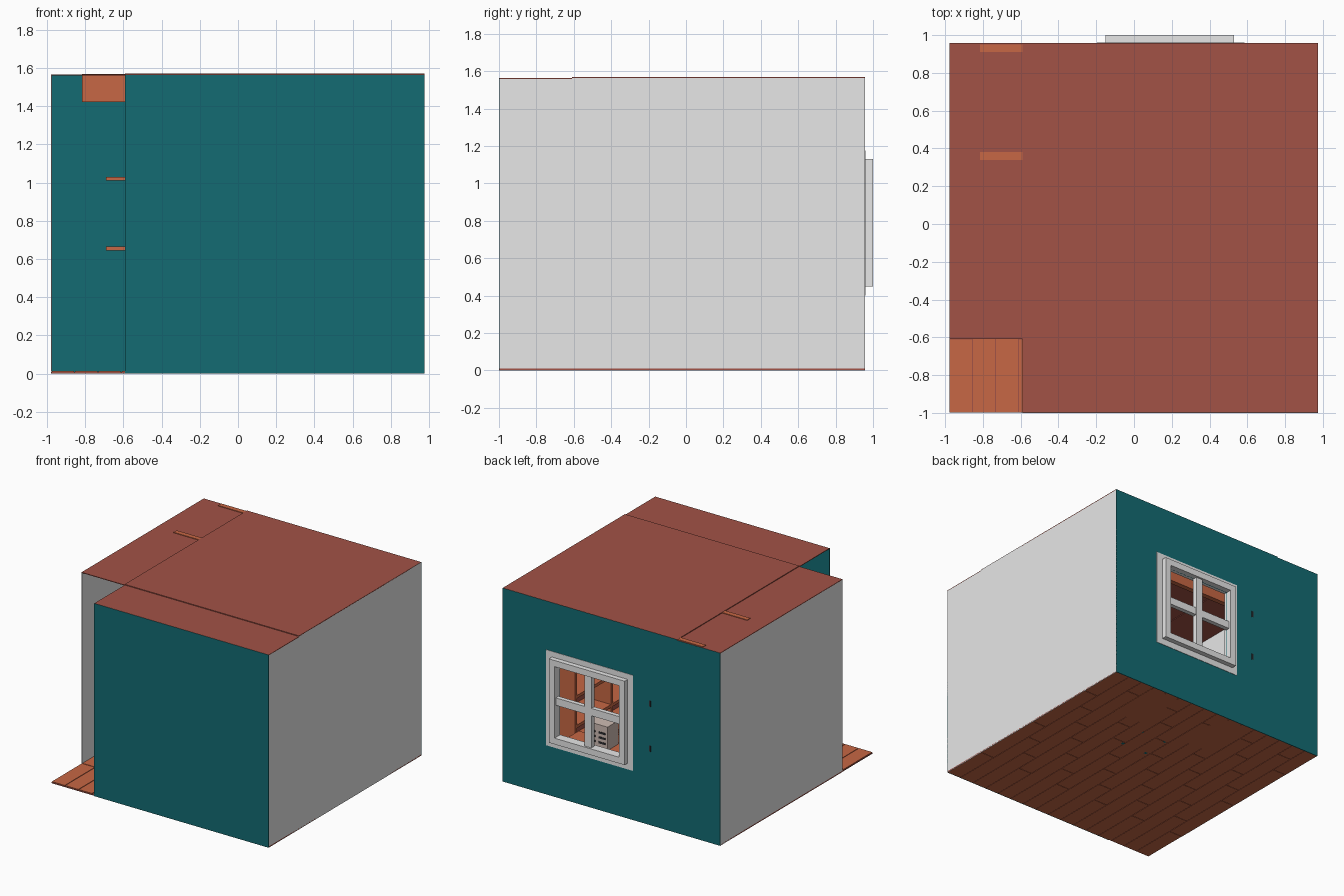
import bpy, bmesh

if "Cube" in bpy.data.objects:
    bpy.data.objects.remove(bpy.data.objects["Cube"])

def mat(name, r, g, b):
    m = bpy.data.materials.new(name)
    m.diffuse_color = (r, g, b, 1)
    m.use_nodes = True
    m.node_tree.nodes["Principled BSDF"].inputs["Base Color"].default_value = m.diffuse_color
    return m

TEAL = mat("teal paint", 0.0066, 0.148, 0.17)
WHITE = mat("white paint", 0.8, 0.8, 0.8)
RED = mat("red brown", 0.364, 0.085, 0.062)
WOOD = mat("orange wood", 0.57, 0.136, 0.058)
PALE = mat("pale beige", 0.62, 0.5, 0.45)
DARK = mat("dark grey", 0.03, 0.03, 0.035)

def boxes(name, material, *ranges):
    """One object made of boxes given as (x0, x1, y0, y1, z0, z1)."""
    bm = bmesh.new()
    for x0, x1, y0, y1, z0, z1 in ranges:
        vs = bmesh.ops.create_cube(bm, size=1)["verts"]
        for v in vs:
            v.co.x = x0 if v.co.x < 0 else x1
            v.co.y = y0 if v.co.y < 0 else y1
            v.co.z = z0 if v.co.z < 0 else z1
    me = bpy.data.meshes.new(name)
    bm.to_mesh(me)
    bm.free()
    me.materials.append(material)
    ob = bpy.data.objects.new(name, me)
    bpy.context.collection.objects.link(ob)
    return ob

def frame(x0, x1, z0, z1, w, y0, y1):
    """Four bars of width w just inside a rectangle in the xz plane."""
    return [(x0, x0 + w, y0, y1, z0, z1), (x1 - w, x1, y0, y1, z0, z1),
            (x0 + w, x1 - w, y0, y1, z0, z0 + w), (x0 + w, x1 - w, y0, y1, z1 - w, z1)]

# Main dimensions: the front left corner is open above the floor
L, R, F, B = -0.977, 0.975, -0.998, 0.957
CX, CY = -0.59, -0.61
HI, LO, T = 1.57, 1.564, 0.005

# Floor: dark base with wooden planks in staggered rows
boxes("floor_base", RED, (L, R, F, B, 0.002, 0.010))
planks, n = [], 16
pw = (R - L) / n
for i in range(n):
    cuts = [F] + [F + 0.39 + (i % 3) * 0.2 + 0.6 * k for k in range(3)] + [B]
    for a, b in zip(cuts, cuts[1:]):
        if b - a > 0.05:
            planks.append((L + i * pw + 0.003, L + (i + 1) * pw - 0.003,
                           a + 0.003, min(b, B) - 0.003, 0, 0.014))
boxes("floor_planks", WOOD, *planks)

# Ceiling: main panel and two slightly lower strips
boxes("ceiling_main", RED, (CX, R, CY, B, HI - 0.006, HI))
boxes("ceiling_strips", RED, (L, CX, CY, B, LO - T, LO), (CX, R, F, CY, LO - T, LO))

# Side walls
boxes("right_wall", WHITE, (R - T, R, CY, B, 0, HI - 0.001), (R - T, R, F, CY, 0, LO - 0.001))
boxes("left_wall", WHITE, (L, L + T, CY, B - T, 0, LO - 0.001))

# Front wall, and back wall left open for the window
boxes("front_wall", TEAL, (CX, R, F - 0.002, F + 0.003, 0, LO - 0.001))
wx0, wx1, wz0, wz1 = -0.10, 0.48, 0.50, 1.08
y0, y1 = B - T, B + 0.001
boxes("back_wall", TEAL, (L, CX, y0, y1, 0, LO - 0.001), (CX, wx0, y0, y1, 0, HI - 0.001),
      (wx1, R, y0, y1, 0, HI - 0.001), (wx0, wx1, y0, y1, 0, wz0),
      (wx0, wx1, y0, y1, wz1, HI - 0.001))

# Window: flat surround, raised frame and cross bars
boxes("window_surround", WHITE, *frame(-0.195, 0.585, 0.40, 1.175, 0.095, B - 0.008, B + 0.004))
boxes("window_frame", WHITE, *frame(-0.15, 0.53, 0.45, 1.13, 0.05, B - 0.03, 1.0))
boxes("window_bars", WHITE, (0.16, 0.22, B - 0.01, 0.985, wz0, wz1),
      (wx0, wx1, B - 0.01, 0.983, 0.76, 0.82))

# Ceiling beams whose tops just break through the lower strip
boxes("ceiling_beams", WOOD, *[(-0.815, 0.815, y - 0.02, y + 0.02, 1.42, HI - 0.001)
                               for y in (0.36, 0.93)])

# Wall shelves beside the window, with brackets
for z in (0.655, 1.02):
    boxes("wall_shelf", WOOD, (-0.69, -0.24, 0.76, 0.95, z - 0.01, z + 0.01))
    boxes("shelf_bracket", DARK, (-0.355, -0.34, 0.80, 0.959, z - 0.06, z - 0.01),
          (-0.58, -0.565, 0.80, 0.95, z - 0.03, z - 0.01))

# Desk under the window: two pedestals and a top
boxes("desk_pedestals", WOOD, (0.34, 0.61, 0.49, 0.935, 0.0, 0.28),
      (-0.33, -0.07, 0.49, 0.935, 0.0, 0.28))
boxes("desk_top", WOOD, (-0.36, 0.64, 0.46, 0.95, 0.28, 0.31))
boxes("drawer_fronts", RED, *[(x, x + 0.22, 0.484, 0.491, z, z + 0.07)
                              for x in (0.365, -0.31) for z in (0.03, 0.11, 0.19)])

# Machine on the desk with dark slots
boxes("desk_machine", PALE, (0.27, 0.46, 0.48, 0.62, 0.31, 0.50))
boxes("machine_slots", DARK, *[(x, x + 0.06, 0.619, 0.624, z, z + 0.015)
                               for x in (0.29, 0.38) for z in (0.35, 0.39, 0.43)])

# Chair
cx, cy = 0.14, 0.28
boxes("chair_legs", TEAL, *[(cx + sx * 0.11 - 0.012, cx + sx * 0.11 + 0.012,
                             cy + sy * 0.11 - 0.012, cy + sy * 0.11 + 0.012, -0.0, 0.2)
                            for sx in (-1, 1) for sy in (-1, 1)])
boxes("chair_seat", TEAL, (cx - 0.13, cx + 0.13, cy - 0.13, cy + 0.13, 0.2, 0.23))
boxes("chair_back", TEAL, (cx - 0.13, cx + 0.13, cy - 0.13, cy - 0.105, 0.23, 0.48))

# Bookcase along the right wall
bx0, bx1 = 0.74, 0.965
boxes("bookcase_shelves", WOOD, *[(bx0, bx1, -0.55, 0.34, z, z + 0.025)
                                  for z in (0.02, 0.26, 0.50, 0.74, 0.98)])
boxes("bookcase_uprights", WOOD, *[(bx0, bx1, y, y + 0.025, 0.01, 1.005)
                                   for y in (-0.575, -0.12, 0.34)])
boxes("bookcase_back", RED, (bx1, bx1 + 0.004, -0.55, 0.34, 0.02, 1.0))
